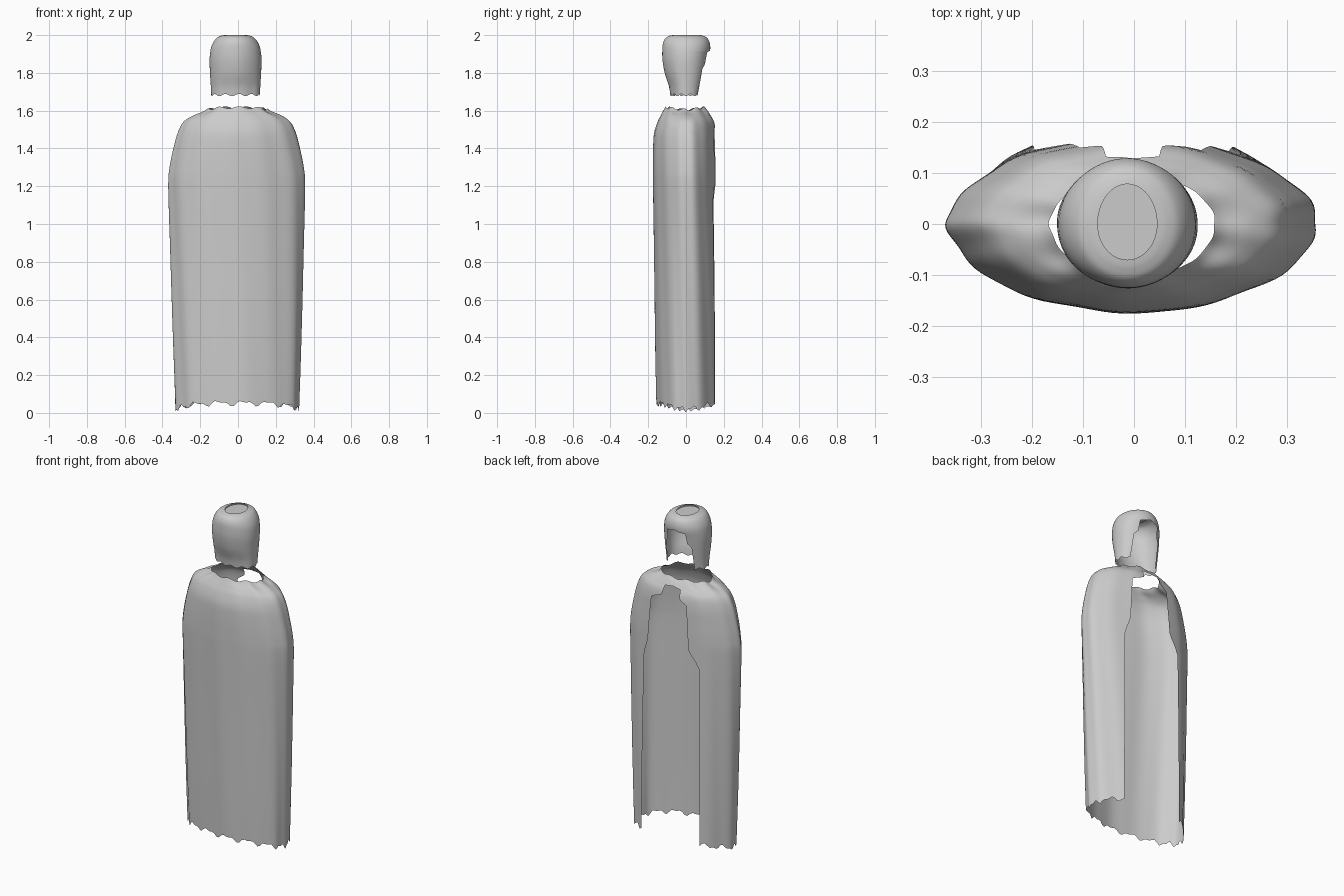
import bpy, bmesh
from math import sin, cos, pi, asin, copysign

if "Cube" in bpy.data.objects:
    bpy.data.objects.remove(bpy.data.objects["Cube"])


def lerp_table(table, z):
    """Piecewise linear lookup in rows of (z, value)."""
    if z <= table[0][0]:
        return table[0][1]
    for (z0, v0), (z1, v1) in zip(table, table[1:]):
        if z <= z1:
            return v0 + (v1 - v0) * (z - z0) / (z1 - z0)
    return table[-1][1]


def smooth_rings(keys, steps):
    """Catmull-Rom through the key rings."""
    out = []
    for i in range(len(keys) - 1):
        p = [keys[max(0, min(len(keys) - 1, i + k))] for k in (-1, 0, 1, 2)]
        for s in range(steps):
            t = s / steps
            out.append([0.5 * (2 * b + (c - a) * t + (2 * a - 5 * b + 4 * c - d) * t * t
                               + (3 * b - a - 3 * c + d) * t ** 3)
                        for a, b, c, d in zip(*p)])
    out.append(list(keys[-1]))
    return out


def draped_sheet(name, keys, left, right, cx, power, warp, cols=96, steps=6):
    """Ring-lofted cloth open at the back; keys = (z, half width, front depth, back depth)."""
    bm = bmesh.new()
    rows = []
    for z, a, bf, bb in smooth_rings(keys, steps):
        t0 = -pi + asin(min(0.95, lerp_table(left, z) / a))
        t1 = pi - asin(min(0.95, lerp_table(right, z) / a))
        row = []
        for i in range(cols + 1):
            t = t0 + (t1 - t0) * i / cols
            c = cos(t)
            y = -copysign(abs(c) ** power, c) * (bf if c > 0 else bb)
            fold, dz = warp(t, z)
            row.append(bm.verts.new((cx + a * sin(t) * (1 + fold), y * (1 + fold), z + dz)))
        rows.append(row)
    for r0, r1 in zip(rows, rows[1:]):
        for i in range(cols):
            bm.faces.new((r0[i], r0[i + 1], r1[i + 1], r1[i]))
    bmesh.ops.remove_doubles(bm, verts=bm.verts, dist=0.0002)
    me = bpy.data.meshes.new(name)
    bm.to_mesh(me)
    bm.free()
    me.shade_smooth()
    ob = bpy.data.objects.new(name, me)
    bpy.context.collection.objects.link(ob)
    return ob


# Cloak: long flattened tube, split at the back, with ragged hem and wavy neckline
def cloak_warp(t, z):
    fold = 0.012 * sin(7 * t + 0.6) * (1 - 0.5 * z / 1.6) + 0.008 * sin(13 * t + 2 * z)
    hem = max(0, 1 - (z - 0.035) / 0.3) ** 2
    neck = max(0, (z - 1.5) / 0.12) ** 2
    side = abs(sin(t)) ** 4
    dz = hem * (0.016 * (1 - 2 * side) + 0.011 * sin(15 * t) + 0.007 * sin(31 * t + 1))
    dz += neck * (0.006 * sin(9 * t + 1) - 0.012 * side)
    return fold, dz


cloak_keys = [(0.035, 0.327, 0.155, 0.195), (0.3, 0.337, 0.16, 0.19), (0.6, 0.346, 0.164, 0.185),
              (0.9, 0.354, 0.168, 0.178), (1.2, 0.362, 0.173, 0.17), (1.3, 0.355, 0.174, 0.168),
              (1.4, 0.335, 0.173, 0.165), (1.48, 0.313, 0.168, 0.162), (1.54, 0.284, 0.15, 0.152),
              (1.575, 0.24, 0.132, 0.132), (1.6, 0.185, 0.118, 0.115), (1.617, 0.162, 0.108, 0.1)]
cloak_left = [(0, 0.195), (1.13, 0.19), (1.22, 0.125), (1.49, 0.105), (1.52, 0.06),
              (1.572, 0.052), (1.578, 0)]
cloak_right = [(0, 0.2), (1.13, 0.19), (1.22, 0.155), (1.49, 0.135), (1.52, 0.06),
               (1.572, 0.052), (1.578, 0)]
draped_sheet("cloak", cloak_keys, cloak_left, cloak_right, -0.003, 1.1, cloak_warp)


# Hood: rounded shell with an opening at the back side
def hood_warp(t, z):
    hem = max(0, 1 - (z - 1.68) / 0.08)
    return 0.01 * sin(6 * t + 1) * (2 - z) / 0.3, hem * 0.006 * sin(11 * t)


hood_keys = [(1.683, 0.13, 0.082, 0.085), (1.73, 0.132, 0.09, 0.095), (1.8, 0.136, 0.112, 0.108),
             (1.87, 0.138, 0.124, 0.118), (1.925, 0.132, 0.125, 0.128), (1.96, 0.119, 0.121, 0.125),
             (1.985, 0.1, 0.108, 0.112), (1.996, 0.078, 0.088, 0.092), (2.0, 0.058, 0.07, 0.078)]
hood_gap = [(1.68, 0.09), (1.825, 0.086), (1.845, 0.066), (1.912, 0.06), (1.92, 0)]
draped_sheet("hood", hood_keys, hood_gap, hood_gap, -0.013, 1.0, hood_warp)

# Crown patch: flat oval closing the top of the hood
bpy.ops.mesh.primitive_circle_add(vertices=48, radius=1, fill_type='NGON', location=(-0.013, 0.004, 1.994))
crown = bpy.context.object
crown.name = "crown_patch"
crown.scale = (0.059, 0.075, 1)
